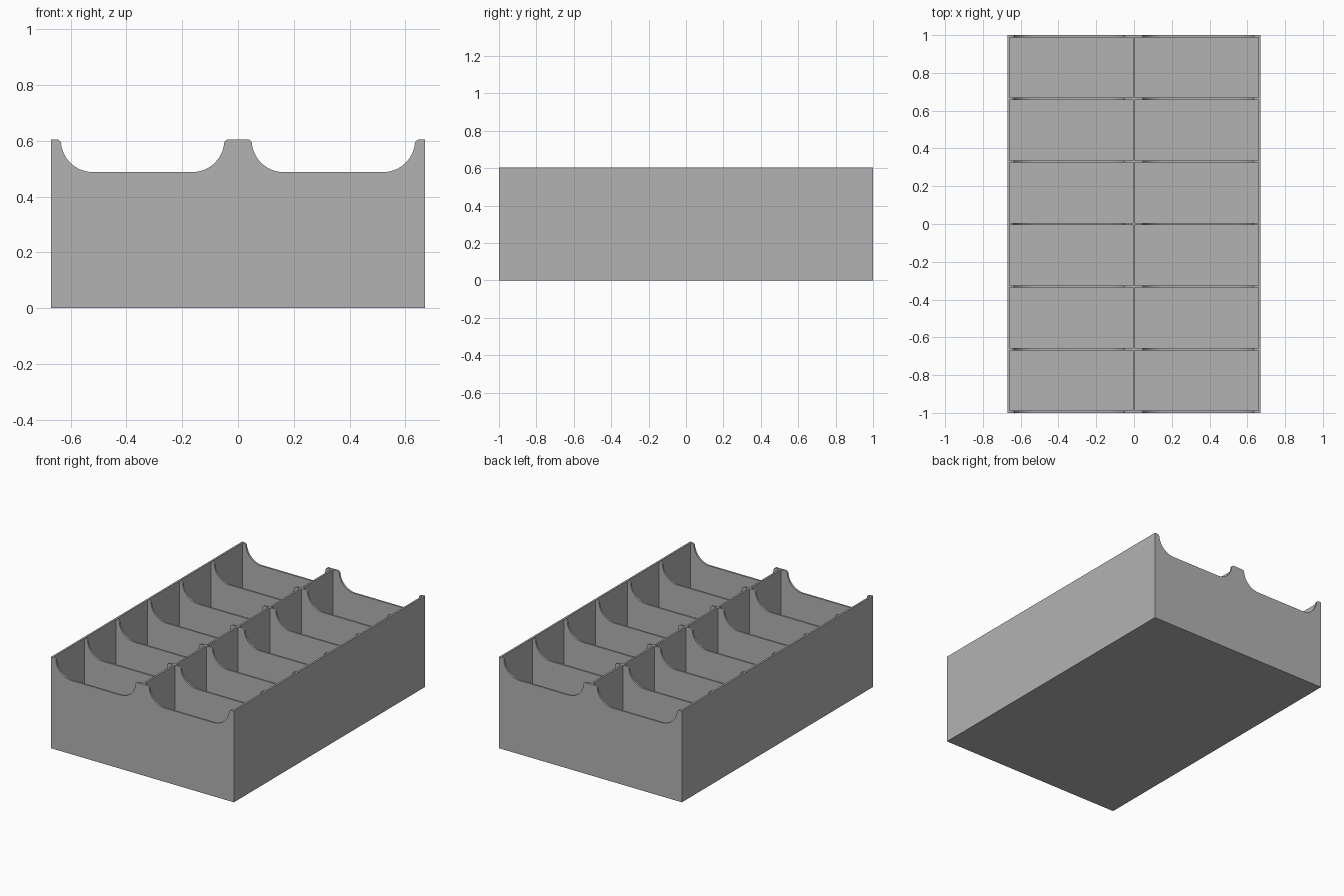
import bpy, bmesh, math
from mathutils import Matrix

cube = bpy.data.objects.get("Cube")
if cube:
    bpy.data.objects.remove(cube, do_unlink=True)

W, L, H = 1.34, 2.0, 0.605      # outer size
WALL, FLOOR = 0.012, 0.012      # wall and floor thickness
COLS, ROWS = 2, 6
NOTCH_Z = 0.488                 # bottom of the finger cutouts

grey = bpy.data.materials.new("plain grey")
grey.use_nodes = True
colour = (0.45, 0.45, 0.45, 1)
grey.diffuse_color = colour
grey.node_tree.nodes["Principled BSDF"].inputs["Base Color"].default_value = colour


def finish(name, bm):
    bmesh.ops.recalc_face_normals(bm, faces=bm.faces)
    mesh = bpy.data.meshes.new(name)
    bm.to_mesh(mesh)
    bm.free()
    mesh.materials.append(grey)
    obj = bpy.data.objects.new(name, mesh)
    bpy.context.collection.objects.link(obj)
    return obj


def add_box(bm, x0, x1, y0, y1, z0, z1):
    centre = Matrix.Translation(((x0 + x1) / 2, (y0 + y1) / 2, (z0 + z1) / 2))
    bmesh.ops.create_cube(bm, size=1, matrix=centre @ Matrix.Diagonal((x1 - x0, y1 - y0, z1 - z0, 1)))


def arc(cx, cz, r, start, end, steps):
    angles = [math.radians(start + (end - start) * i / steps) for i in range(steps + 1)]
    return [(cx + r * math.cos(a), cz + r * math.sin(a)) for a in angles]


def cut(target, cutter):
    mod = target.modifiers.new("cut", "BOOLEAN")
    mod.operation = "DIFFERENCE"
    mod.solver = "EXACT"
    mod.object = cutter
    bpy.context.view_layer.objects.active = target
    bpy.ops.object.modifier_apply(modifier=mod.name)
    bpy.data.objects.remove(cutter, do_unlink=True)


# Outer block
bm = bmesh.new()
add_box(bm, -W / 2, W / 2, -L / 2, L / 2, 0, H)
tray = finish("divided_tray", bm)

# Compartments
bm = bmesh.new()
cell_w = (W - WALL * (COLS + 1)) / COLS
cell_l = (L - WALL * (ROWS + 1)) / ROWS
for c in range(COLS):
    for r in range(ROWS):
        x = -W / 2 + WALL + c * (cell_w + WALL)
        y = -L / 2 + WALL + r * (cell_l + WALL)
        add_box(bm, x, x + cell_w, y, y + cell_l, FLOOR, H + 0.1)
cut(tray, finish("compartment_cutter", bm))

# Finger cutouts running through every cross wall
bm = bmesh.new()
mid, half = 0.342, 0.293        # cutout centre and half width
R, r = 0.115, 0.018             # lower curve and lip rounding
side = arc(half - R, NOTCH_Z + R, R, -90, -8, 14)
lip = arc(half + r - 0.002, H - r, r, 172, 90, 5)
right = side + lip + [(half + r, H + 0.1)]
outline = right + [(-x, z) for x, z in reversed(right)]
for sign in (-1, 1):
    verts = [bm.verts.new((sign * mid + x, -L / 2 - 0.1, z)) for x, z in outline]
    face = bm.faces.new(verts)
    grown = bmesh.ops.extrude_face_region(bm, geom=[face])["geom"]
    bmesh.ops.translate(bm, vec=(0, L + 0.2, 0), verts=[v for v in grown if isinstance(v, bmesh.types.BMVert)])
cut(tray, finish("cutout_cutter", bm))

# Smooth the curved lips, keep the edges crisp
bpy.ops.object.select_all(action="DESELECT")
tray.select_set(True)
bpy.context.view_layer.objects.active = tray
bpy.ops.object.shade_smooth_by_angle(angle=math.radians(30))
